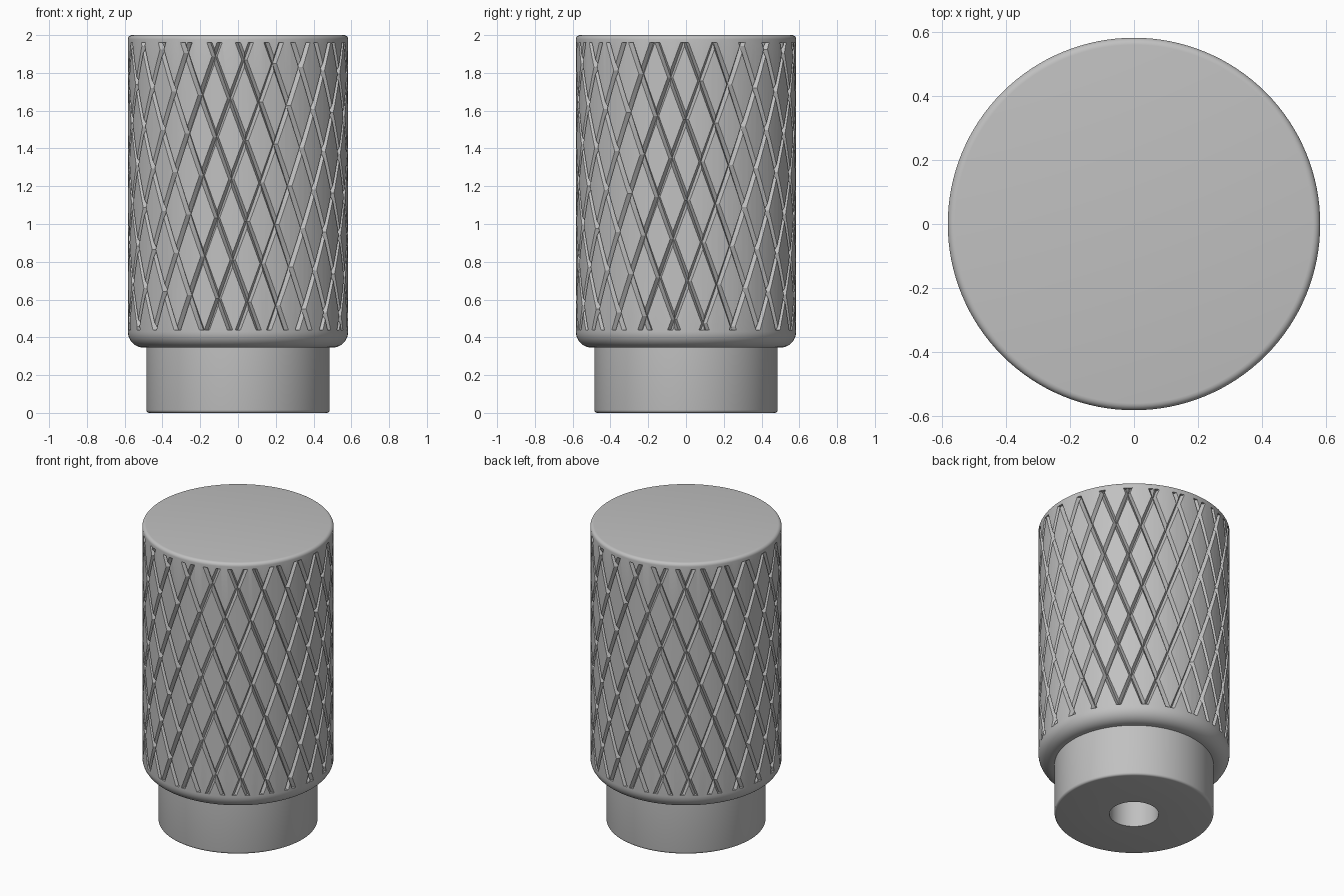
import bpy, bmesh
from math import sin, cos, pi, radians, tau

cube = bpy.data.objects.get("Cube")
if cube:
    bpy.data.objects.remove(cube, do_unlink=True)

R, NECK, HOLE = 0.583, 0.485, 0.15      # radii
Z0, Z1 = 0.44, 1.96                     # knurled band
TWIST = radians(55.8)                   # turn of each groove over the band
SIDES, STEPS = 128, 32

metal = bpy.data.materials.new("grey_metal")
metal.use_nodes = True
grey = (0.53, 0.53, 0.53, 1)
metal.diffuse_color = grey
metal.node_tree.nodes["Principled BSDF"].inputs["Base Color"].default_value = grey


def finish(bm, name):
    bmesh.ops.recalc_face_normals(bm, faces=bm.faces)
    mesh = bpy.data.meshes.new(name)
    bm.to_mesh(mesh)
    bm.free()
    mesh.materials.append(metal)
    obj = bpy.data.objects.new(name, mesh)
    bpy.context.collection.objects.link(obj)
    return obj


def loft(bm, rings, around=True):
    """Skin closed rings of points and cap both ends."""
    rows = [[bm.verts.new(p) for p in ring] for ring in rings]
    n = len(rows[0])
    for a, b in zip(rows, rows[1:]):
        for i in range(n):
            j = (i + 1) % n
            bm.faces.new((a[i], a[j], b[j], b[i]))
    bm.faces.new(rows[0])
    bm.faces.new(rows[-1])


def polar(r, a, z):
    return (r * cos(a), r * sin(a), z)


def arc(r, z, radius, start, end, n):
    """Fillet points in the profile plane."""
    angles = [radians(start + (end - start) * i / n) for i in range(n + 1)]
    return [(r + radius * cos(a), z + radius * sin(a)) for a in angles]


# Turned body: blind hole, neck, rounded shoulder, grip, softened top rim
profile = [(HOLE, 0.9), (HOLE, 0)]
profile += arc(NECK - 0.015, 0.015, 0.015, -90, 0, 4)
profile += [(NECK, 0.345)]
profile += arc(R - 0.085, 0.43, 0.085, -90, 0, 10)
profile += arc(R - 0.022, 1.978, 0.022, 0, 90, 5)
bm = bmesh.new()
loft(bm, [[polar(r, tau * i / SIDES, z) for i in range(SIDES)] for r, z in profile])
knob = finish(bm, "knurled_knob")


def groove_cutter(name, count, start, twist):
    """One family of evenly spaced helical V grooves."""
    bm = bmesh.new()
    for k in range(count):
        rings = []
        for s in range(STEPS + 1):
            t = s / STEPS
            a = start + tau * k / count + twist * t
            z = Z0 + (Z1 - Z0) * t
            rings.append([polar(R + 0.012, a - 0.036, z), polar(R + 0.012, a + 0.036, z),
                          polar(R - 0.024, a, z)])
        loft(bm, rings)
    cutter = finish(bm, name)
    cutter.hide_render = True
    return cutter


# Two crossing groove families
cutters = [groove_cutter("right_groove_cutter", 22, -pi / 2, TWIST),
           groove_cutter("left_groove_cutter", 24, -pi / 2 + TWIST, -TWIST)]
bpy.context.view_layer.objects.active = knob
for obj in bpy.context.selected_objects:
    obj.select_set(False)
knob.select_set(True)
for cutter in cutters:
    mod = knob.modifiers.new(cutter.name, 'BOOLEAN')
    mod.operation = 'DIFFERENCE'
    mod.solver = 'MANIFOLD'
    mod.object = cutter
    bpy.ops.object.modifier_apply(modifier=mod.name)
for cutter in cutters:
    bpy.data.objects.remove(cutter, do_unlink=True)
bpy.ops.object.shade_smooth_by_angle(angle=radians(25))
